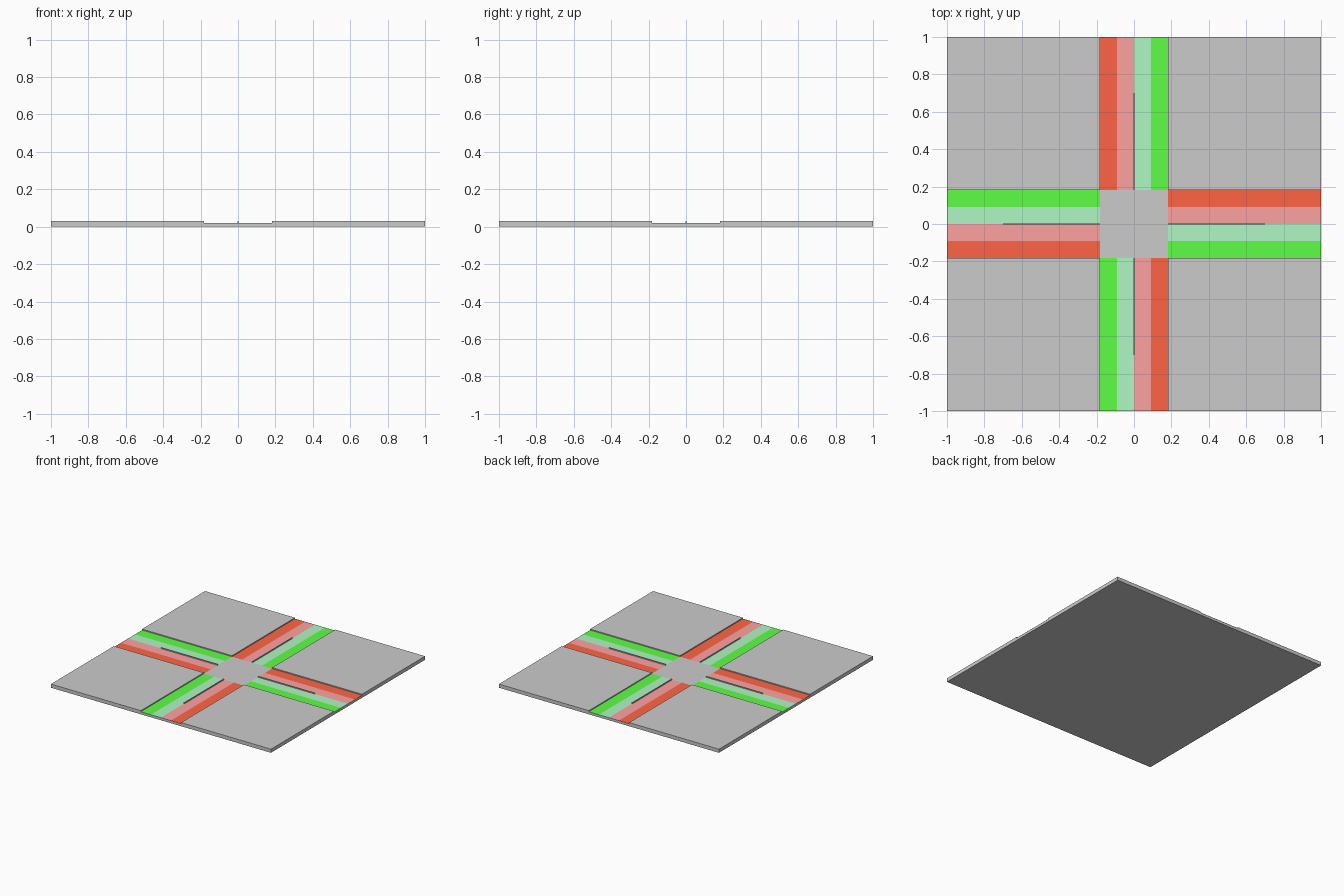
import bpy
import math

if "Cube" in bpy.data.objects:
    bpy.data.objects.remove(bpy.data.objects["Cube"])

HALF, ROAD, TOP = 1.0, 0.183, 0.03   # tile half size, road half width, kerb height
BASE = 0.021                         # road level


def material(name, rgb):
    m = bpy.data.materials.new(name)
    m.diffuse_color = (*rgb, 1)
    m.use_nodes = True
    m.node_tree.nodes["Principled BSDF"].inputs["Base Color"].default_value = m.diffuse_color
    return m


def box(name, x, y, z):
    """Axis-aligned box from (min, max) ranges."""
    bpy.ops.mesh.primitive_cube_add(
        size=1, location=[(a + b) / 2 for a, b in (x, y, z)])
    ob = bpy.context.object
    ob.name = name
    ob.scale = [b - a for a, b in (x, y, z)]
    bpy.ops.object.transform_apply(location=True, rotation=True, scale=True)
    return ob


def strip(name, x, y, z, mat):
    """Flat painted rectangle."""
    me = bpy.data.meshes.new(name)
    me.from_pydata([(x[0], y[0], z), (x[1], y[0], z), (x[1], y[1], z), (x[0], y[1], z)],
                   [], [(0, 1, 2, 3)])
    me.materials.append(mat)
    ob = bpy.data.objects.new(name, me)
    bpy.context.collection.objects.link(ob)
    return ob


# lane colours, from the left edge of each arm to the right edge
lanes = [("outer_red_lane", material("red", (1.0, 0.13, 0.06))),
         ("inner_red_lane", material("light_red", (1.0, 0.36, 0.36))),
         ("inner_green_lane", material("light_green", (0.43, 0.93, 0.55))),
         ("outer_green_lane", material("green", (0.11, 1.0, 0.06)))]
edges = [ROAD, 0.091, 0.0, -0.091, -ROAD]

# base slab with the plain crossing in the middle
box("base_slab", (-HALF, HALF), (-HALF, HALF), (0, BASE))

# four identical quarters turned about the centre
for q in range(4):
    parts = [box(f"pavement_{q}", (ROAD, HALF), (ROAD, HALF), (BASE, TOP)),
             box(f"lane_divider_{q}", (ROAD, 0.7), (-0.003, 0.003), (BASE, TOP))]
    for i, (name, mat) in enumerate(lanes):
        parts.append(strip(f"{name}_{q}", (ROAD, HALF), (edges[i + 1], edges[i]),
                           BASE + 0.0006, mat))
    for ob in parts:
        ob.rotation_euler.z = 0
        if ob.location.length > 0:
            ob.location = (0, 0, 0)
        ob.rotation_euler.z = q * math.pi / 2
